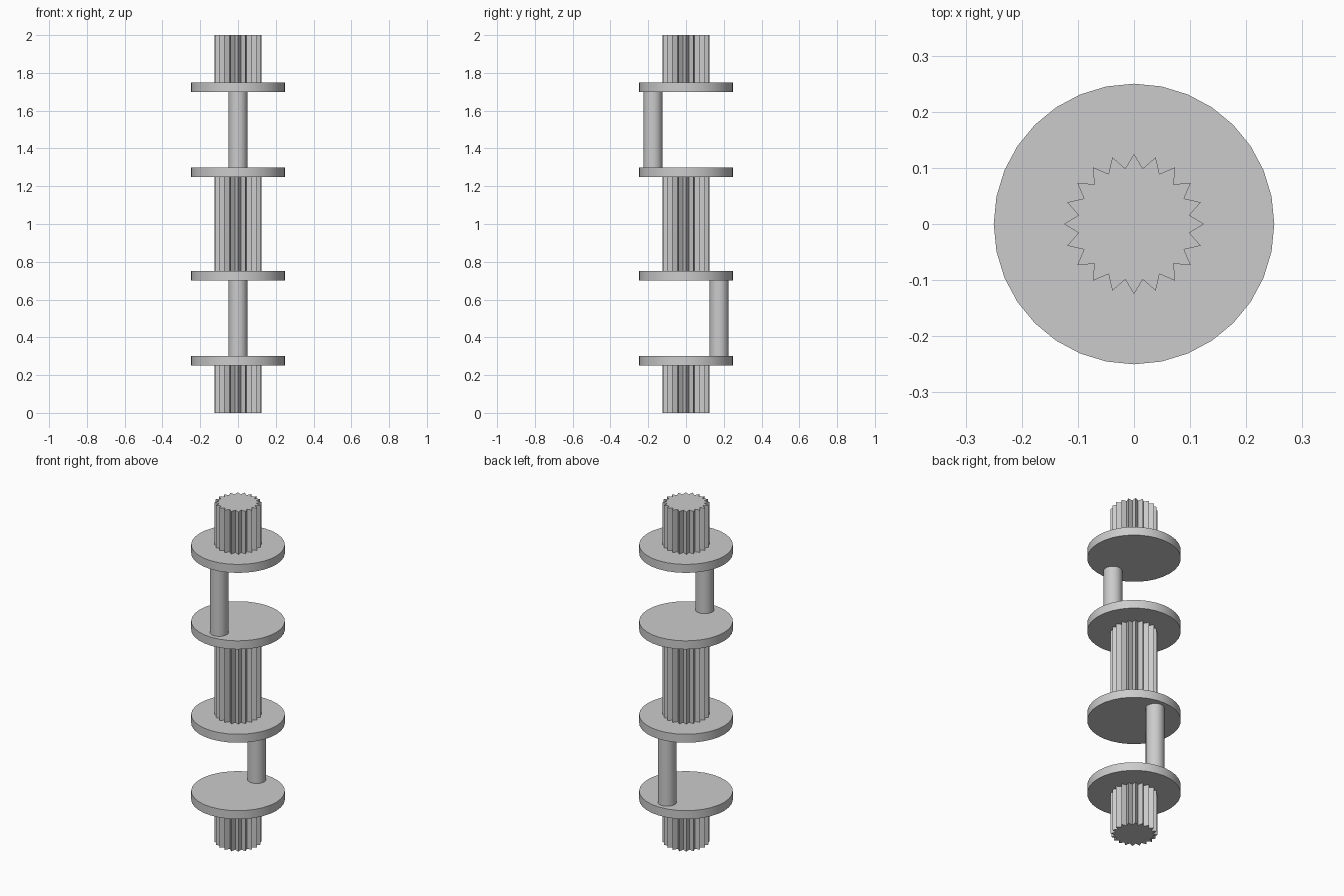
import bpy
import math

cube = bpy.data.objects.get("Cube")
if cube:
    bpy.data.objects.remove(cube, do_unlink=True)

steel = bpy.data.materials.new("light grey steel")
steel.use_nodes = True
COLOUR = (0.6, 0.6, 0.6, 1.0)
steel.diffuse_color = COLOUR
steel.node_tree.nodes["Principled BSDF"].inputs["Base Color"].default_value = COLOUR


def finish(obj, name):
    obj.name = name
    obj.data.materials.append(steel)
    bpy.ops.object.select_all(action='DESELECT')
    obj.select_set(True)
    bpy.context.view_layer.objects.active = obj
    bpy.ops.object.shade_smooth_by_angle(angle=math.radians(30))


def cylinder(name, radius, bottom, top, y=0.0):
    bpy.ops.mesh.primitive_cylinder_add(
        vertices=32, radius=radius, depth=top - bottom,
        location=(0, y, (bottom + top) / 2))
    finish(bpy.context.object, name)


def splined_shaft(name, bottom, top, teeth=20, tip=0.125, root=0.1):
    # Star outline extruded along the axis
    count = teeth * 2
    ring = []
    for i in range(count):
        angle = math.pi * i / teeth
        radius = root if i % 2 else tip
        ring.append((radius * math.cos(angle), radius * math.sin(angle)))
    verts = [(x, y, z) for z in (bottom, top) for x, y in ring]
    faces = [(i, (i + 1) % count, (i + 1) % count + count, i + count)
             for i in range(count)]
    faces.append(tuple(reversed(range(count))))
    faces.append(tuple(range(count, count * 2)))
    mesh = bpy.data.meshes.new(name)
    mesh.from_pydata(verts, [], faces)
    obj = bpy.data.objects.new(name, mesh)
    bpy.context.collection.objects.link(obj)
    finish(obj, name)


# Splined journals along the main axis
splined_shaft("lower_journal", 0.0, 0.25)
splined_shaft("middle_journal", 0.75, 1.25)
splined_shaft("upper_journal", 1.75, 2.0)

# Round webs between journals and pins
for number, bottom in enumerate((0.25, 0.7, 1.25, 1.7), start=1):
    cylinder(f"web_disc_{number}", 0.25, bottom, bottom + 0.05)

# Offset crank pins on opposite sides
cylinder("lower_crank_pin", 0.05, 0.3, 0.7, y=0.175)
cylinder("upper_crank_pin", 0.05, 1.3, 1.7, y=-0.175)
